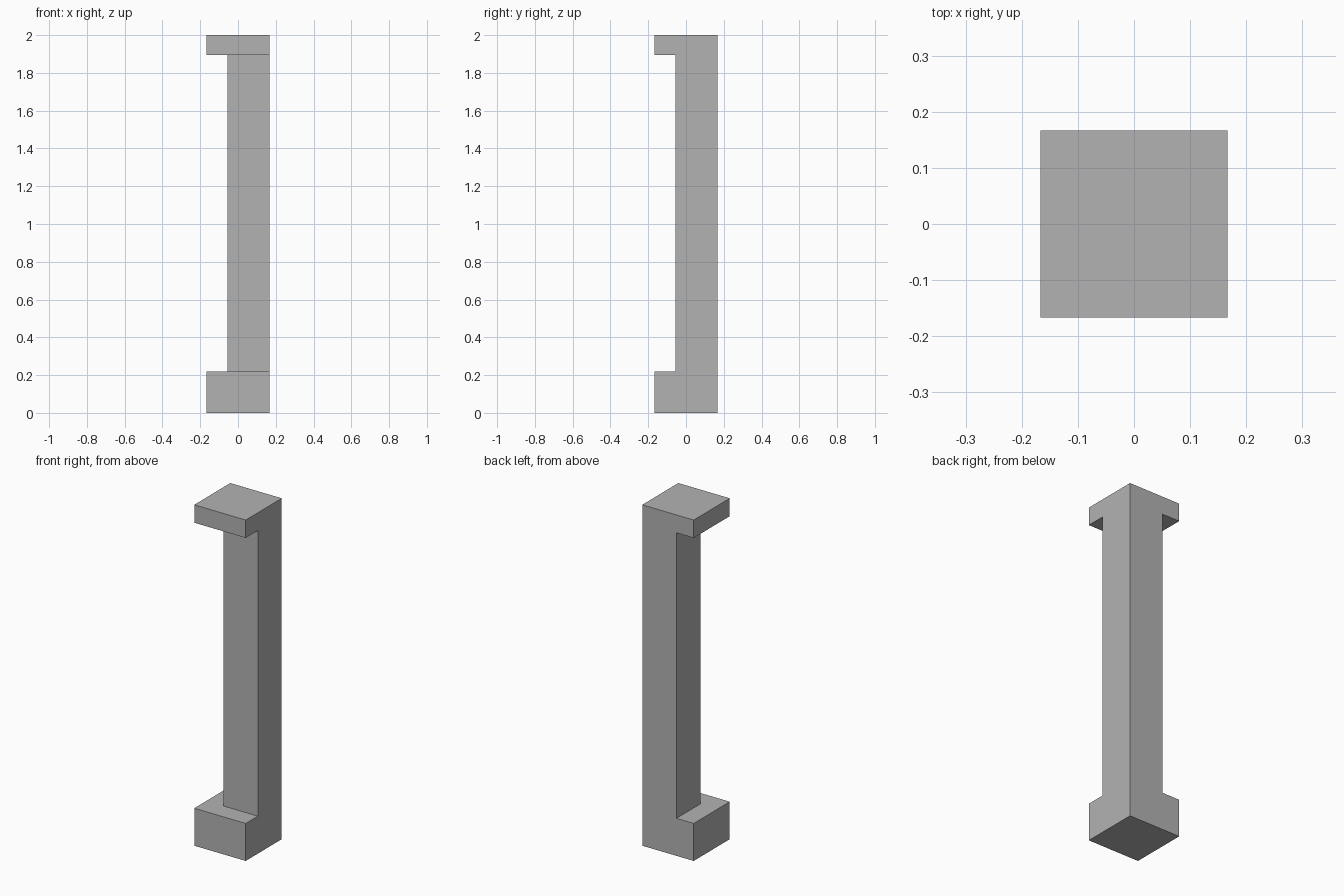
import bpy
import bmesh
from mathutils import Matrix, Vector

cube = bpy.data.objects.get("Cube")
if cube:
    bpy.data.objects.remove(cube, do_unlink=True)

OUT = 0.167          # outer half width
SHAFT_IN = -0.055    # inner faces of the shaft
BASE_TOP, CAP_BOTTOM, HEIGHT = 0.22, 1.895, 2.0

# Plain grey material
grey = bpy.data.materials.new("plain_grey")
grey.use_nodes = True
colour = (0.45, 0.45, 0.45, 1)
grey.diffuse_color = colour
grey.node_tree.nodes["Principled BSDF"].inputs["Base Color"].default_value = colour

# Square shaft at the back left corner
bm = bmesh.new()
width = OUT - SHAFT_IN
centre = (OUT + SHAFT_IN) / 2
bmesh.ops.create_cube(bm, size=1, matrix=Matrix.Translation((centre, centre, HEIGHT / 2))
                      @ Matrix.Diagonal((width, width, HEIGHT, 1)))

# Split off the base and cap heights
for z in (BASE_TOP, CAP_BOTTOM):
    bmesh.ops.bisect_plane(bm, geom=bm.verts[:] + bm.edges[:] + bm.faces[:],
                           plane_co=(0, 0, z), plane_no=(0, 0, 1))
bm.normal_update()

# Base and cap lugs grow from the two inner faces, leaving a corner notch
for direction in (Vector((-1, 0, 0)), Vector((0, -1, 0))):
    lugs = [f for f in bm.faces if f.normal.dot(direction) > 0.99
            and f.calc_center_median().dot(direction) < 0.1
            and not BASE_TOP < f.calc_center_median().z < CAP_BOTTOM
            and f.calc_center_median().dot(direction) > 0]
    new = bmesh.ops.extrude_discrete_faces(bm, faces=lugs)["faces"]
    bmesh.ops.translate(bm, verts=list({v for f in new for v in f.verts}),
                        vec=direction * (OUT + SHAFT_IN))
    bm.normal_update()

# Merge flush faces into clean flat sides
bmesh.ops.recalc_face_normals(bm, faces=bm.faces[:])
bmesh.ops.dissolve_limit(bm, angle_limit=0.01, verts=bm.verts[:], edges=bm.edges[:])

mesh = bpy.data.meshes.new("corner_post")
bm.to_mesh(mesh)
bm.free()
mesh.materials.append(grey)
post = bpy.data.objects.new("corner_post", mesh)
bpy.context.collection.objects.link(post)
